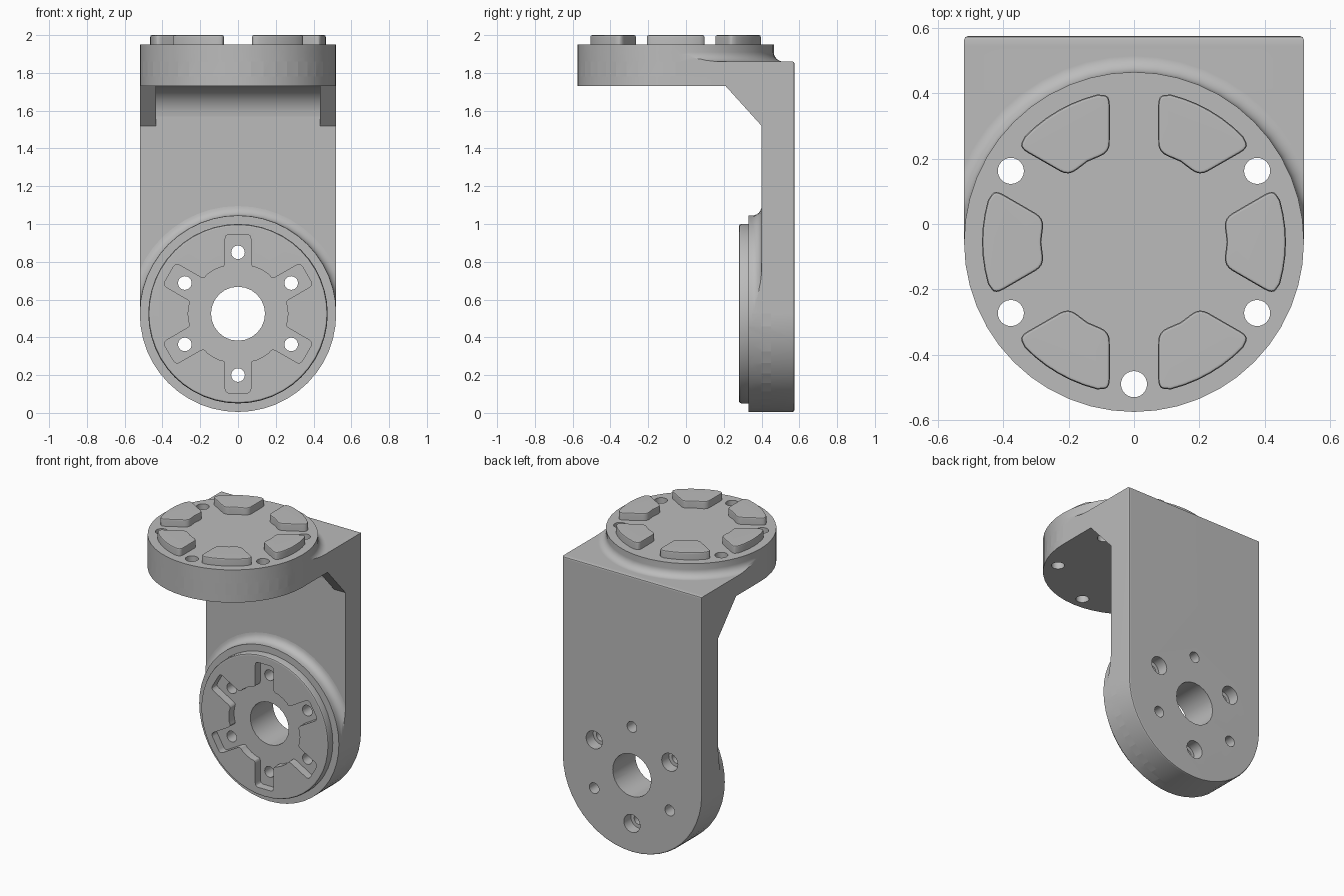
import bpy, bmesh
from math import cos, sin, pi, radians
from mathutils import Matrix, Vector

if "Cube" in bpy.data.objects:
    bpy.data.objects.remove(bpy.data.objects["Cube"])

grey = bpy.data.materials.new("matte grey")
grey.use_nodes = True
colour = (0.5, 0.5, 0.5, 1)
grey.diffuse_color = colour
grey.node_tree.nodes["Principled BSDF"].inputs["Base Color"].default_value = colour

N = 48          # sides of the round parts
R = 0.52        # main radius
# Local frames: lower joint axis, upper joint axis, side profile
FRONT = Matrix.Translation((0, 0, 0.525)) @ Matrix.Rotation(pi / 2, 4, 'X')
TOP = Matrix.Translation((0, -0.055, 0))
SIDE = Matrix(((0, 0, 1, 0), (1, 0, 0, 0), (0, 1, 0, 0), (0, 0, 0, 1)))


def finish(name, bm, frame):
    bmesh.ops.recalc_face_normals(bm, faces=bm.faces)
    bm.transform(frame)
    mesh = bpy.data.meshes.new(name)
    bm.to_mesh(mesh)
    bm.free()
    mesh.materials.append(grey)
    ob = bpy.data.objects.new(name, mesh)
    bpy.context.collection.objects.link(ob)
    return ob


def prism(name, pts, low, high, frame, bevel_at=None, bevel=0.012):
    """Extrude an outline, optionally rounding the rim at one height."""
    bm = bmesh.new()
    face = bm.faces.new([bm.verts.new((p[0], p[1], low)) for p in pts])
    new = bmesh.ops.extrude_face_region(bm, geom=[face])["geom"]
    bmesh.ops.translate(bm, vec=(0, 0, high - low),
                        verts=[v for v in new if isinstance(v, bmesh.types.BMVert)])
    bmesh.ops.recalc_face_normals(bm, faces=bm.faces)
    if bevel_at is not None:
        rim = [e for e in bm.edges if all(abs(v.co.z - bevel_at) < 1e-5 for v in e.verts)]
        bmesh.ops.bevel(bm, geom=rim, offset=bevel, segments=2, profile=0.5, affect='EDGES')
    return finish(name, bm, frame)


def lathe(name, profile, frame):
    """Revolve (radius, height) points, capping both ends."""
    bm = bmesh.new()
    rings = [[bm.verts.new((r * cos(2 * pi * k / N), r * sin(2 * pi * k / N), h))
              for k in range(N)] for r, h in profile]
    for a, b in zip(rings, rings[1:]):
        for k in range(N):
            j = (k + 1) % N
            bm.faces.new((a[k], a[j], b[j], b[k]))
    bm.faces.new(rings[0])
    bm.faces.new(rings[-1])
    return finish(name, bm, frame)


def arc(cx, cy, r, start, end, steps):
    angles = [radians(start + (end - start) * i / steps) for i in range(steps + 1)]
    return [(cx + r * cos(a), cy + r * sin(a)) for a in angles]


def rounded(pts, r, steps=4):
    """Round the corners of a closed outline."""
    out = []
    for i, p in enumerate(pts):
        p, a, b = Vector(p), Vector(pts[i - 1]), Vector(pts[(i + 1) % len(pts)])
        da, db = a - p, b - p
        if da.angle(db) > radians(150):
            out.append(p)
            continue
        s = p + da.normalized() * min(r, da.length * 0.45)
        e = p + db.normalized() * min(r, db.length * 0.45)
        for k in range(steps + 1):
            t = k / steps
            out.append(s * (1 - t) ** 2 + p * 2 * t * (1 - t) + e * t * t)
    return out


def turned(pts, degrees):
    a = radians(degrees)
    return [(x * cos(a) - y * sin(a), x * sin(a) + y * cos(a)) for x, y in pts]


def combine(ob, other, operation):
    mod = ob.modifiers.new("combine", 'BOOLEAN')
    mod.operation, mod.object, mod.solver = operation, other, 'EXACT'
    bpy.context.view_layer.objects.active = ob
    bpy.ops.object.modifier_apply(modifier=mod.name)
    bpy.data.objects.remove(other)


def drill(ob, x, y, r, low, high, frame):
    cutter = prism("drill", arc(x, y, r, 0, 345, 23), low, high, frame)
    combine(ob, cutter, 'DIFFERENCE')


# Upright plate with a round bottom
upright = arc(0, 0, R, 180, 360, N // 2) + [(R, 1.335), (-R, 1.335)]
body = prism("bracket_body", upright, -0.575, -0.40, FRONT, bevel_at=-0.575)

# Horizontal shelf with a round front
shelf = arc(0, 0, R, 180, 360, N // 2) + [(R, 0.6), (-R, 0.6)]
combine(body, prism("shelf", shelf, 1.73, 1.86, TOP), 'UNION')

# Side gussets and the curved web between them
gusset = [(0.21, 1.73), (0.40, 1.52), (0.47, 1.52), (0.47, 1.79), (0.21, 1.79)]
for side in (-1, 1):
    ends = sorted((side * 0.435, side * R))
    combine(body, prism("gusset", gusset, ends[0], ends[1], SIDE), 'UNION')
web = arc(0.24, 1.57, 0.16, 0, 90, 8) + [(0.24, 1.79), (0.47, 1.79), (0.47, 1.57)]
combine(body, prism("web", web, -0.45, 0.45, SIDE), 'UNION')

# Lower boss with stepped rim, blended into the upright
boss = lathe("boss", [(0.57, -0.45)] + arc(0.57, -0.35, 0.05, 270, 180, 6)
             + [(R, -0.33), (0.475, -0.33), (0.475, -0.292), (0.471, -0.284), (0.463, -0.28)],
             FRONT)
combine(boss, prism("boss_limit", upright, -0.5, -0.2, FRONT), 'INTERSECT')
combine(body, boss, 'UNION')

# Upper disc blended into the shelf
disc = lathe("disc", [(0.57, 1.78)] + arc(0.57, 1.91, 0.05, 270, 180, 6) + [(R, 1.95)], TOP)
combine(disc, prism("disc_limit", shelf, 1.7, 2.1, TOP), 'INTERSECT')
combine(body, disc, 'UNION')

# Six-armed recess in the boss
arm = [(0.25, -0.068), (0.42, -0.068), (0.42, 0.068), (0.25, 0.068)]
star = []
for k in range(6):
    star += turned(arm + arc(0, 0, 0.264, 22, 38, 2), 30 + 60 * k)
combine(body, prism("recess", rounded(star, 0.025), -0.335, -0.2, FRONT), 'DIFFERENCE')

# Lower joint holes, every second one counterbored from the back
drill(body, 0, 0, 0.143, -0.7, -0.2, FRONT)
for k in range(6):
    a = radians(30 + 60 * k)
    x, y = 0.325 * cos(a), 0.325 * sin(a)
    drill(body, x, y, 0.036, -0.7, -0.2, FRONT)
    if k % 2 == 0:
        drill(body, x, y, 0.06, -0.7, -0.5, FRONT)

# Upper joint holes, leaving the one over the upright solid
for degrees in (30, 150, 210, 270, 330):
    a = radians(degrees)
    drill(body, 0.435 * cos(a), 0.435 * sin(a), 0.04, 1.6, 2.1, TOP)

# Raised pads that mate with the recess
parts = [body]
pad = ([(0.275, 0.073), (0.284, 0), (0.275, -0.073), (0.425, -0.16)]
       + arc(0, 0, 0.465, -16, 16, 6) + [(0.425, 0.16)])
for k in range(6):
    outline = turned(rounded(pad, 0.03), 60 * k)
    parts.append(prism(f"pad_{k + 1}", outline, 1.94, 2.0, TOP, bevel_at=2.0, bevel=0.01))

# Smooth round surfaces, crisp edges
for ob in parts:
    bpy.ops.object.select_all(action='DESELECT')
    ob.select_set(True)
    bpy.context.view_layer.objects.active = ob
    bpy.ops.object.shade_smooth_by_angle(angle=radians(28))
    ob.modifiers.new("even shading", 'WEIGHTED_NORMAL').keep_sharp = True
